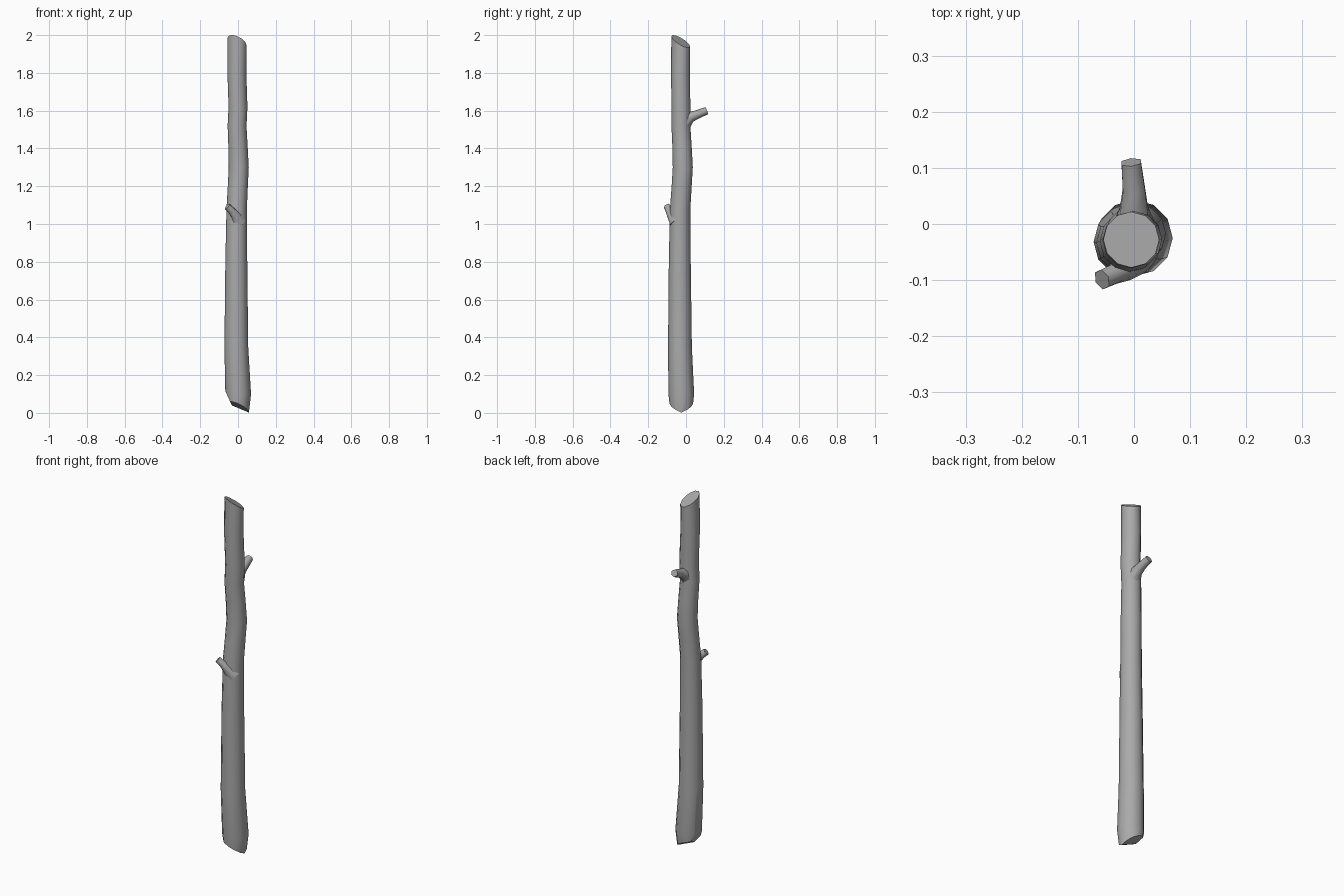
import bpy, bmesh
from math import cos, sin, tau, radians
from mathutils import Vector

if "Cube" in bpy.data.objects:
    bpy.data.objects.remove(bpy.data.objects["Cube"])

bark = bpy.data.materials.new("bark_grey")
bark.diffuse_color = (0.4, 0.4, 0.4, 1)
bark.use_nodes = True
bark.node_tree.nodes["Principled BSDF"].inputs["Base Color"].default_value = bark.diffuse_color


def tube(name, stations, sides, angle, level=False, cuts=()):
    """Loft (x, y, z, radius) stations, then slice with (point, outward normal) cuts."""
    bm = bmesh.new()
    pts = [Vector(s[:3]) for s in stations]
    turn = 0 if level else tau / 12
    rings = []
    for i, p in enumerate(pts):
        d = pts[min(i + 1, len(pts) - 1)] - pts[max(i - 1, 0)]
        if level:
            u, v = Vector((1, 0, 0)), Vector((0, 1, 0))
        else:
            d.normalize()
            u = Vector((0, 0, 1)).cross(d).normalized()
            v = d.cross(u)
        r = stations[i][3]
        rings.append([bm.verts.new(p + r * (cos(tau * k / sides + turn) * u
                                            + sin(tau * k / sides + turn) * v))
                      for k in range(sides)])
    for a, b in zip(rings, rings[1:]):
        for k in range(sides):
            n = (k + 1) % sides
            bm.faces.new((a[k], a[n], b[n], b[k]))
    bm.faces.new(rings[0][::-1])
    bm.faces.new(rings[-1])
    for co, no in cuts:
        res = bmesh.ops.bisect_plane(bm, geom=bm.verts[:] + bm.edges[:] + bm.faces[:],
                                     plane_co=co, plane_no=no, clear_outer=True)
        rim = [e for e in res["geom_cut"] if isinstance(e, bmesh.types.BMEdge)]
        bmesh.ops.holes_fill(bm, edges=rim, sides=0)
    bmesh.ops.recalc_face_normals(bm, faces=bm.faces[:])
    me = bpy.data.meshes.new(name)
    bm.to_mesh(me)
    bm.free()
    me.materials.append(bark)
    ob = bpy.data.objects.new(name, me)
    bpy.context.collection.objects.link(ob)
    bpy.ops.object.select_all(action="DESELECT")
    ob.select_set(True)
    bpy.context.view_layer.objects.active = ob
    bpy.ops.object.shade_smooth_by_angle(angle=radians(angle))
    return ob


# Gently crooked trunk with a slanted top cut and a chopped, wedge-like foot
trunk = [(0.0, -0.025, -0.05, 0.052), (0.001, -0.025, 0.1, 0.068),
         (-0.009, -0.032, 0.35, 0.063), (-0.009, -0.033, 0.8, 0.058),
         (-0.007, -0.031, 1.08, 0.054), (-0.001, -0.023, 1.2, 0.053),
         (0.004, -0.017, 1.3, 0.053), (0.0, -0.021, 1.41, 0.051),
         (-0.005, -0.027, 1.52, 0.050), (0.0, -0.027, 1.62, 0.050),
         (-0.006, -0.029, 1.8, 0.050), (-0.004, -0.027, 2.1, 0.050)]
tube("trunk", trunk, 12, 40, level=True, cuts=[
    ((-0.004, -0.027, 1.966), (0.4, 0.55, 1)),
    ((0, -0.025, 0.026), (-0.42, 0.38, -1)),
    ((0, -0.025, 0.026), (-0.42, -0.38, -1)),
    ((-0.035, -0.025, 0.045), (-2.2, 0, -1))])

# Cut-off side branches, flaring where they leave the trunk
tube("back_branch", [(0.0, -0.01, 1.535, 0.042), (0.0, 0.022, 1.566, 0.029),
                     (0.0, 0.06, 1.58, 0.023), (-0.005, 0.11, 1.6, 0.02)], 6, 65)
tube("front_branch", [(0.004, -0.05, 1.01, 0.042), (-0.015, -0.077, 1.048, 0.026),
                      (-0.033, -0.088, 1.07, 0.02), (-0.057, -0.099, 1.093, 0.019)], 6, 65)
